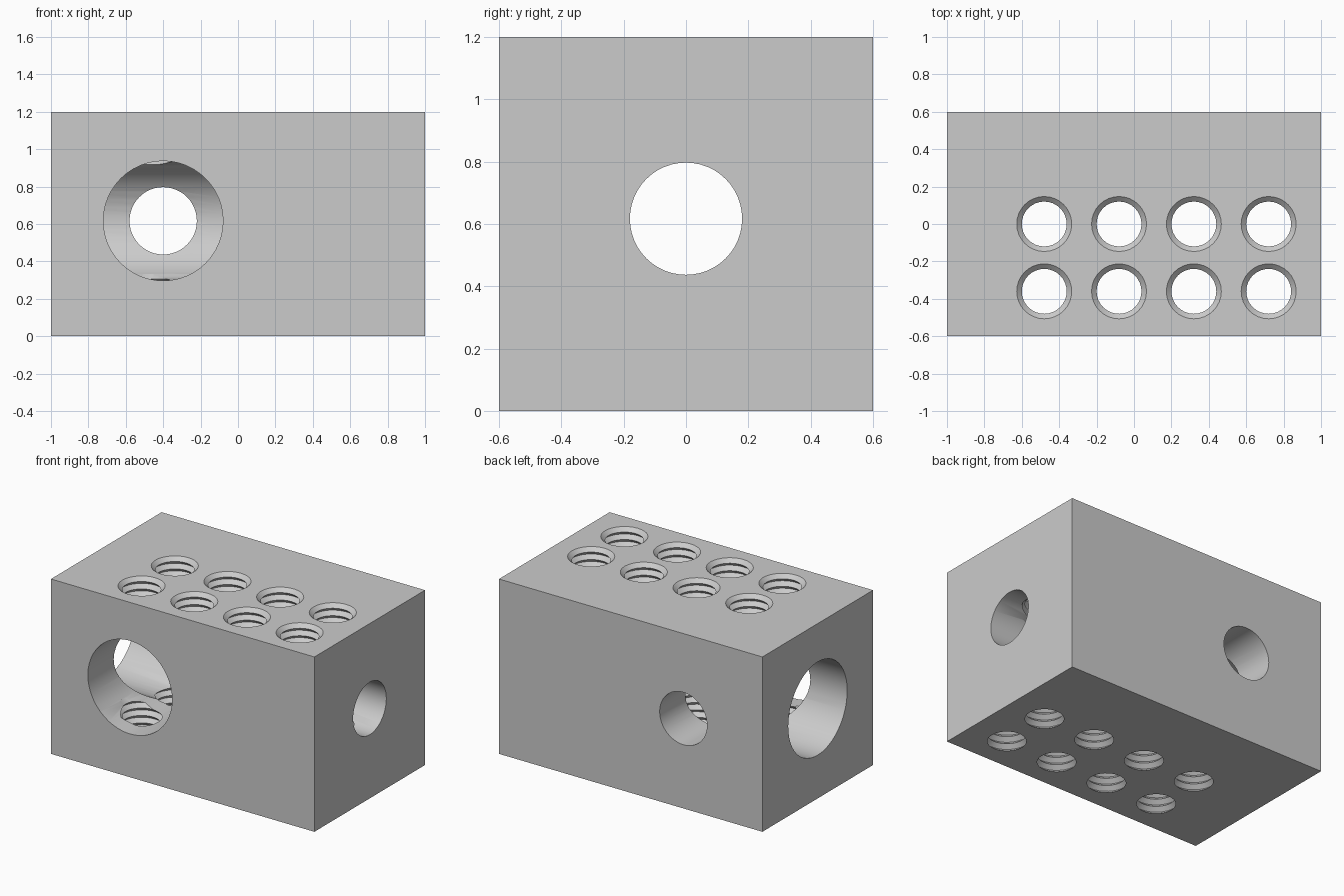
import bpy
import bmesh
from math import pi, radians
from mathutils import Matrix

if "Cube" in bpy.data.objects:
    bpy.data.objects.remove(bpy.data.objects["Cube"], do_unlink=True)

HEIGHT, HALF_DEPTH = 1.2, 0.6
BORE_X, BORE_Z = -0.4, 0.617
WIDE, NARROW = 0.32, 0.18
MAJOR, MINOR, RIDGES = 0.147, 0.12, 47


def make_object(name, bm):
    bmesh.ops.recalc_face_normals(bm, faces=bm.faces[:])
    mesh = bpy.data.meshes.new(name)
    bm.to_mesh(mesh)
    bm.free()
    obj = bpy.data.objects.new(name, mesh)
    bpy.context.collection.objects.link(obj)
    return obj


def bore(name, axis, start, end, radius):
    """Cylinder cutter along x or y through the bore centre."""
    bm = bmesh.new()
    middle = (start + end) / 2
    if axis == "x":
        place = Matrix.Translation((middle, 0, BORE_Z)) @ Matrix.Rotation(pi / 2, 4, "Y")
    else:
        place = Matrix.Translation((BORE_X, middle, BORE_Z)) @ Matrix.Rotation(pi / 2, 4, "X")
    bmesh.ops.create_cone(bm, cap_ends=True, segments=48, radius1=radius,
                          radius2=radius, depth=end - start, matrix=place)
    return make_object(name, bm)


def add_thread(bm, x, y, sides=32):
    """Closed zigzag column, wide at the top and narrow at the bottom."""
    profile = [(MINOR, -0.1)]
    for i in range(RIDGES + 1):
        profile.append((MAJOR if i % 2 else MINOR, HEIGHT * i / RIDGES))
    profile.append((MAJOR, HEIGHT + 0.1))
    rings = []
    for radius, z in profile:
        place = Matrix.Translation((x, y, z))
        ring = bmesh.ops.create_circle(bm, segments=sides, radius=radius, matrix=place)
        rings.append(ring["verts"])
    for low, high in zip(rings, rings[1:]):
        for i in range(sides):
            j = (i + 1) % sides
            bm.faces.new((low[i], low[j], high[j], high[i]))
    bm.faces.new(rings[0])
    bm.faces.new(rings[-1])


# Solid block
bm = bmesh.new()
bmesh.ops.create_cube(bm, size=1, matrix=Matrix.Translation((0, 0, HEIGHT / 2))
                      @ Matrix.Diagonal((2, 2 * HALF_DEPTH, HEIGHT, 1)))
block = make_object("drilled_block", bm)

# Crossing bores: wide from the front and the -x end, narrow right through
cutters = [
    bore("side_wide_bore", "x", -1.1, BORE_X + WIDE, WIDE),
    bore("front_wide_bore", "y", -0.7, 0, WIDE),
    bore("side_narrow_bore", "x", -1.2, 1.2, NARROW),
    bore("back_narrow_bore", "y", -0.8, 0.8, NARROW),
]

# Two rows of threaded holes
bm = bmesh.new()
for row_y in (0, -0.36):
    for column in range(4):
        add_thread(bm, -0.48 + 0.4 * column, row_y)
cutters.append(make_object("threaded_holes", bm))

# Cut everything out of the block
bpy.context.view_layer.objects.active = block
for cutter in cutters:
    cutter.hide_render = True
    cut = block.modifiers.new(cutter.name, "BOOLEAN")
    cut.operation = "DIFFERENCE"
    cut.solver = "EXACT"
    cut.object = cutter
    bpy.ops.object.modifier_apply(modifier=cut.name)
    bpy.data.objects.remove(cutter, do_unlink=True)

# Plain grey finish
grey = bpy.data.materials.new("plain_grey")
grey.use_nodes = True
colour = (0.6, 0.6, 0.6, 1)
grey.diffuse_color = colour
grey.node_tree.nodes["Principled BSDF"].inputs["Base Color"].default_value = colour
block.data.materials.clear()
block.data.materials.append(grey)

for obj in bpy.context.selected_objects:
    obj.select_set(False)
block.select_set(True)
bpy.ops.object.shade_smooth_by_angle(angle=radians(30))
